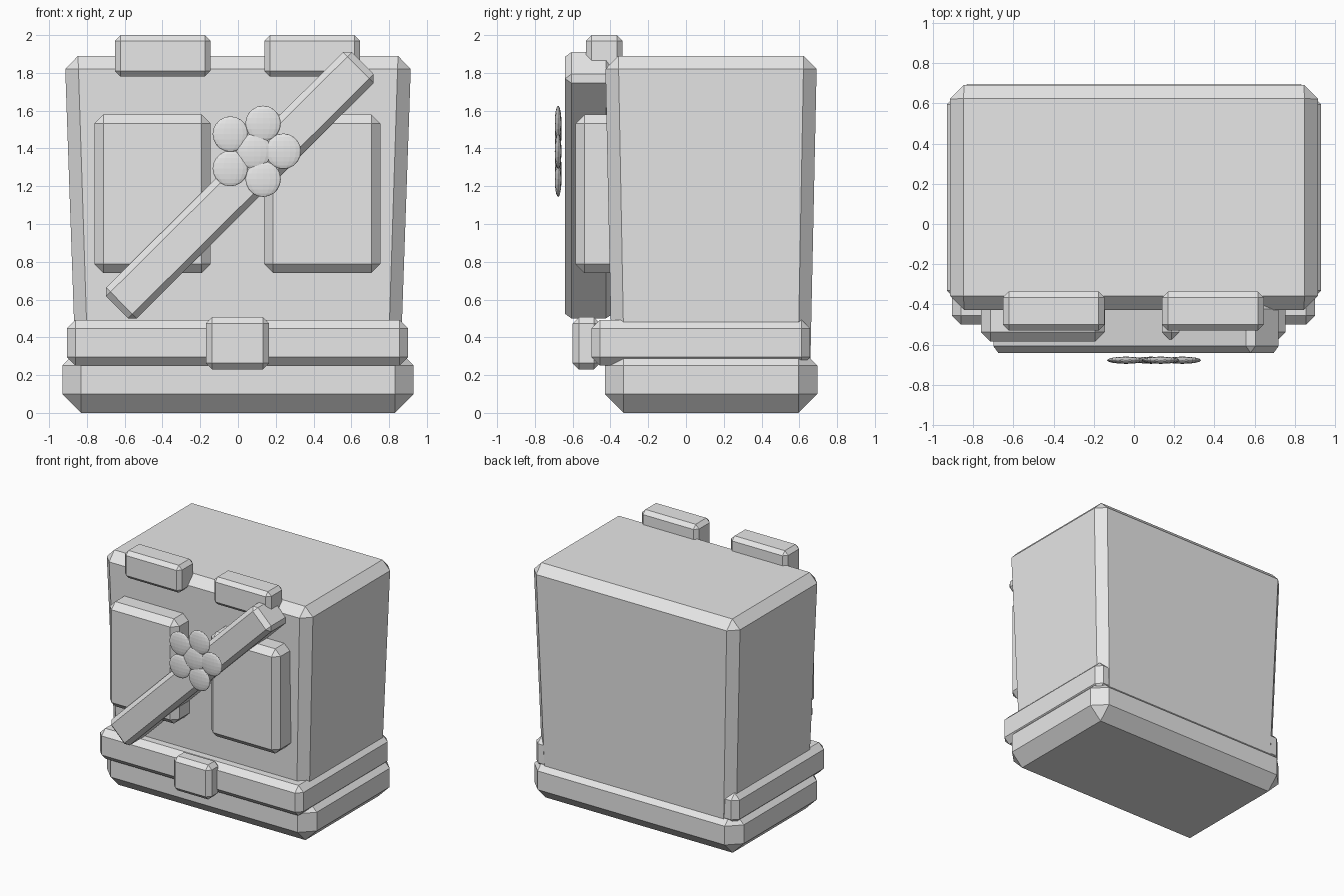
import bpy, bmesh, math
from mathutils import Matrix, Vector

cube = bpy.data.objects.get("Cube")
if cube:
    bpy.data.objects.remove(cube, do_unlink=True)

GREY = (0.8, 0.8, 0.8, 1.0)
mat = bpy.data.materials.new("plain_grey")
mat.use_nodes = True
mat.diffuse_color = GREY
mat.node_tree.nodes["Principled BSDF"].inputs["Base Color"].default_value = GREY


def finish(name, bm):
    mesh = bpy.data.meshes.new(name)
    bm.to_mesh(mesh)
    bm.free()
    mesh.materials.append(mat)
    obj = bpy.data.objects.new(name, mesh)
    bpy.context.collection.objects.link(obj)
    return obj


def block(name, low, high, bevel, taper=0.0, turn=0.0):
    """Chamfered box; taper narrows the bottom, turn rotates about y."""
    low, high = Vector(low), Vector(high)
    size = high - low
    bm = bmesh.new()
    bmesh.ops.create_cube(bm, size=1)
    bmesh.ops.scale(bm, vec=size, verts=bm.verts)
    bmesh.ops.bevel(bm, geom=bm.edges[:], offset=bevel, segments=1,
                    profile=0.5, affect='EDGES')
    for v in bm.verts:
        k = 1 - taper * (0.5 - v.co.z / size.z)
        v.co.x *= k
        v.co.y *= k
    bmesh.ops.rotate(bm, matrix=Matrix.Rotation(turn, 3, 'Y'), verts=bm.verts)
    obj = finish(name, bm)
    obj.location = (low + high) / 2
    return obj


# Bag body, base and belt
block("base", (-0.93, -0.43, 0), (0.93, 0.695, 0.35), 0.1)
block("body", (-0.917, -0.428, 0.2), (0.917, 0.693, 1.89), 0.07, taper=0.064)
block("belt", (-0.905, -0.5, 0.25), (0.9, 0.657, 0.493), 0.045)
block("buckle", (-0.17, -0.6, 0.23), (0.165, -0.455, 0.507), 0.033)

# Front pockets and top clips
for side, x in (("right", -0.453), ("left", 0.446)):
    block(side + "_pocket", (x - 0.308, -0.585, 0.74), (x + 0.308, -0.34, 1.58), 0.048)
    x *= 0.88
    block(side + "_clip", (x - 0.253, -0.53, 1.78), (x + 0.253, -0.335, 2.0), 0.03)

# Diagonal strap across the front
block("strap", (-0.907, -0.64, 1.09), (0.927, -0.39, 1.32), 0.033, turn=-math.radians(44.8))

# Flower badge
centre = Vector((0.085, -0.677, 1.385))


def disc(name, place, radius):
    bm = bmesh.new()
    bmesh.ops.create_uvsphere(bm, u_segments=16, v_segments=10, radius=radius)
    bmesh.ops.scale(bm, vec=(1, 0.19, 1), verts=bm.verts)
    finish(name, bm).location = place


disc("flower_centre", centre, 0.093)
for i in range(5):
    a = math.tau * i / 5
    disc(f"petal_{i + 1}", centre + 0.155 * Vector((math.cos(a), 0, math.sin(a))), 0.094)
